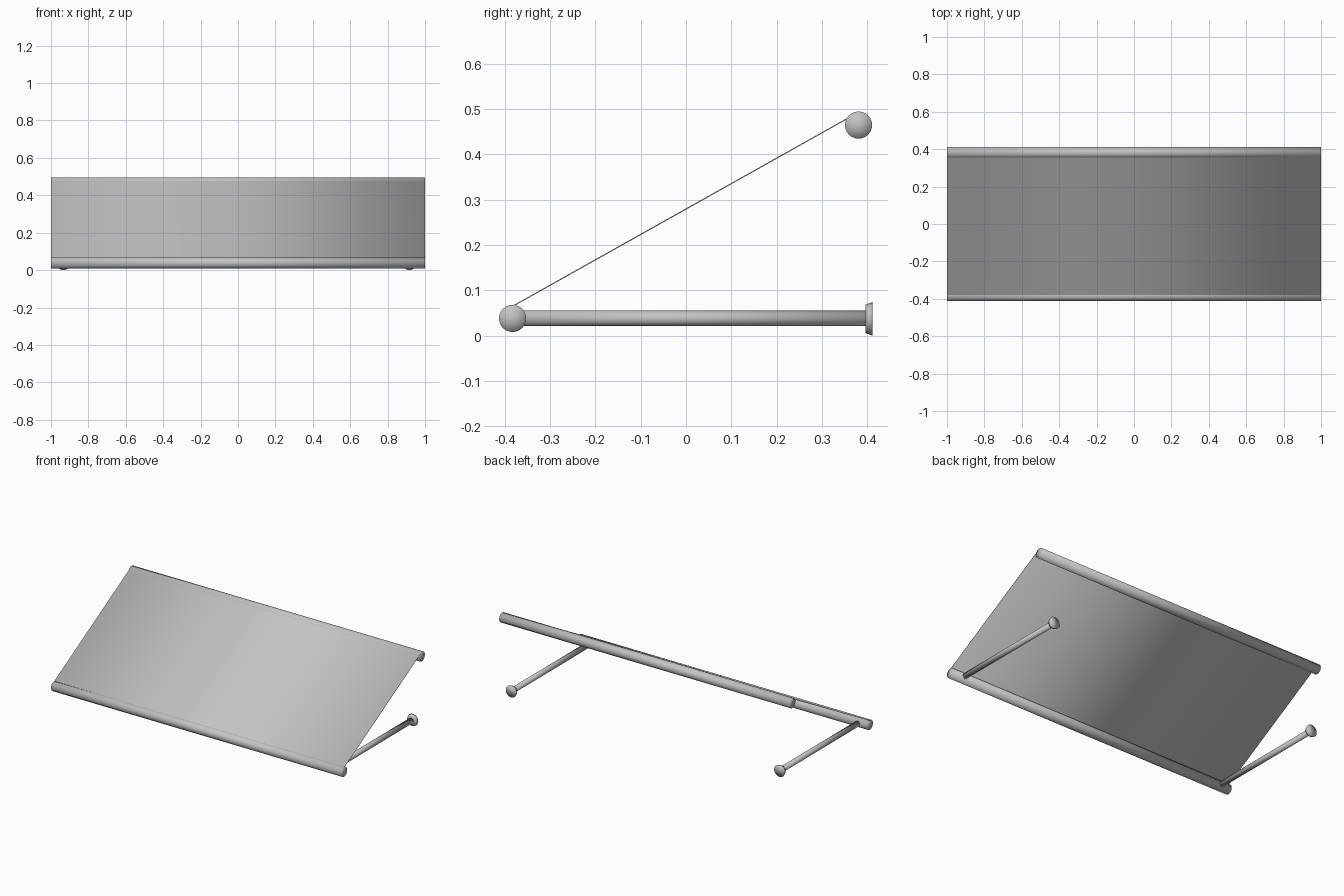
import bpy
import bmesh
from mathutils import Matrix, Vector

cube = bpy.data.objects.get("Cube")
if cube:
    bpy.data.objects.remove(cube)

grey = bpy.data.materials.new("light grey")
grey.use_nodes = True
GREY = (0.55, 0.55, 0.55, 1)
grey.diffuse_color = GREY
grey.node_tree.nodes["Principled BSDF"].inputs["Base Color"].default_value = GREY


def finish(name, bm):
    """Turn a bmesh into a smooth-shaded grey object."""
    bmesh.ops.recalc_face_normals(bm, faces=bm.faces)
    for face in bm.faces:
        face.smooth = True
    mesh = bpy.data.meshes.new(name)
    bm.to_mesh(mesh)
    bm.free()
    mesh.materials.append(grey)
    obj = bpy.data.objects.new(name, mesh)
    bpy.context.collection.objects.link(obj)
    return obj


def rod(name, start, end, r_start, r_end, sides=24):
    """Capped cylinder or cone between two points."""
    start, end = Vector(start), Vector(end)
    axis = end - start
    turn = Vector((0, 0, 1)).rotation_difference(axis).to_matrix().to_4x4()
    bm = bmesh.new()
    bmesh.ops.create_cone(
        bm, cap_ends=True, cap_tris=True, segments=sides,
        radius1=r_start, radius2=r_end, depth=axis.length,
        matrix=Matrix.Translation((start + end) / 2) @ turn)
    return finish(name, bm)


# Front bar and rear roller
rod("front_bar", (-1, -0.383, 0.038), (1, -0.383, 0.038), 0.03, 0.03)
rod("rear_roller", (-1, 0.381, 0.465), (1, 0.381, 0.465), 0.03, 0.03)

# Thin sloping canopy whose ends tuck into the bars
bm = bmesh.new()
half = 0.0012
low, high = Vector((0, -0.388, 0.062)), Vector((0, 0.368, 0.486))
offset = Vector((0, -0.49, 0.87)) * half
rings = []
for point in (low, high):
    rings.append([bm.verts.new(point + Vector((x, 0, 0)) + offset * side)
                  for x, side in ((-1, -1), (1, -1), (1, 1), (-1, 1))])
for i in range(4):
    j = (i + 1) % 4
    bm.faces.new((rings[0][i], rings[0][j], rings[1][j], rings[1][i]))
finish("canopy_sheet", bm)

# Support arms with flared wall mounts
for side, x in (("right", -0.933), ("left", 0.917)):
    rod(side + "_arm", (x, -0.383, 0.038), (x, 0.4, 0.038), 0.017, 0.017)
    rod(side + "_wall_mount", (x, 0.396, 0.037), (x, 0.412, 0.037), 0.031, 0.037)
